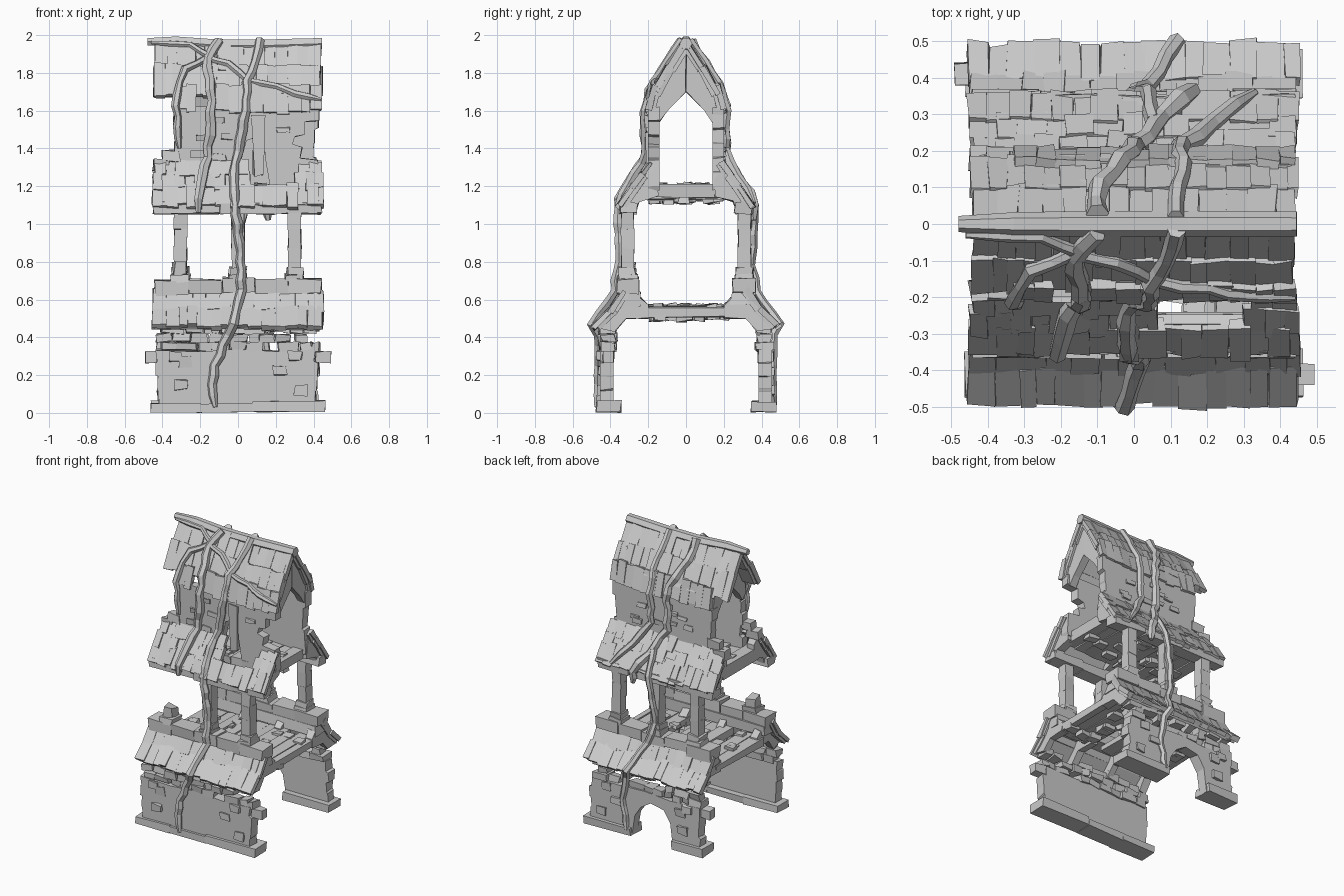
import bpy, bmesh, random
from mathutils import Matrix, Vector

if "Cube" in bpy.data.objects:
    bpy.data.objects.remove(bpy.data.objects["Cube"])

random.seed(7)
R = random.uniform


def finish(bm, name):
    bmesh.ops.recalc_face_normals(bm, faces=bm.faces)
    me = bpy.data.meshes.new(name)
    bm.to_mesh(me)
    bm.free()
    ob = bpy.data.objects.new(name, me)
    bpy.context.collection.objects.link(ob)
    return ob


def box(bm, x, y, z, j=0.008, M=None):
    """Rough block spanning (lo, hi) on each axis, optionally in frame M."""
    for v in bmesh.ops.create_cube(bm, size=1)['verts']:
        p = Vector([(a[1] if c > 0 else a[0]) + R(-j, j) for a, c in zip((x, y, z), v.co)])
        v.co = M @ p if M else p


def prism(bm, pts, axis, lo, hi, j=0.006):
    """Outline extruded along x (points are y,z) or along y (points are x,z)."""
    rings = []
    for d in (lo, hi):
        rings.append([bm.verts.new((d + R(-j, j), a + R(-j, j), b + R(-j, j)) if axis == 'x'
                                   else (a + R(-j, j), d, b + R(-j, j))) for a, b in pts])
    n = len(pts)
    bm.faces.new(rings[0])
    bm.faces.new(rings[1])
    for i in range(n):
        k = (i + 1) % n
        bm.faces.new((rings[0][i], rings[0][k], rings[1][k], rings[1][i]))


def shingles(bm, s, eave, top, x0, x1, gap=None, w=0.065):
    """One overlapping row of tiles on a backing sheet, between two (y,z) points."""
    a, b = Vector((0, s * eave[0], eave[1])), Vector((0, s * top[0], top[1]))
    u = (b - a).normalized()
    n = Vector((0, s * u.z, abs(u.y)))
    M = Matrix.Translation(a - n * .017) @ Matrix((Vector((1, 0, 0)), u, n)).transposed().to_4x4()
    L = (b - a).length
    spans = [(x0, gap[0]), (gap[1], x1)] if gap else [(x0, x1)]
    for p, q in spans:
        box(bm, (p + .01, q - .01), (.015, L), (-.04, -.01), .003, M)
        x = p
        while x < q - .02:
            e = min(x + w * R(.7, 1.25), q)
            lift = R(0, .01)
            box(bm, (x, e + .002), (R(-.012, .012), L + R(-.005, .012)),
                (-.022, lift + .002), .005, M)
            x = e


def ragged(x, z0, z1, n, d):
    """Broken vertical wall end made of stepped stones."""
    out = []
    for i in range(n):
        o = x + R(-d, d)
        out += [(o, z0 + (z1 - z0) * i / n + .003), (o, z0 + (z1 - z0) * (i + 1) / n - .003)]
    return out


def arch(xa, xb, z0, z1):
    m, w = (xa + xb) / 2, xb - xa
    return [(xa, z0), (xa + .02, z0 + .6 * (z1 - z0)), (m - w * .25, z1 - .02), (m + .02, z1),
            (m + w * .3, z1 - .05), (xb - .02, z0 + .55 * (z1 - z0)), (xb, z0)]


SIDES = ((-1, 'front'), (1, 'back'))

# Ground storey: footings, walls, loose stones
for s, side in SIDES:
    Y = lambda a, b: tuple(sorted((s * a, s * b)))
    bm = bmesh.new()
    cuts = [-.46, -.2, .08, .46] if s < 0 else [-.46, -.22, .1, .46]
    for i in range(3):
        if s > 0 and i == 1:
            continue
        box(bm, (cuts[i], cuts[i + 1]), Y(.345, .475), (.005, .055 + R(-.008, .01)), .005)
    finish(bm, side + '_footing')

    bm = bmesh.new()
    bottom = [(-.42, .03)] + (arch(-.22, .1, .01, .27) if s > 0 else []) + [(.42, .03)]
    prism(bm, bottom + ragged(.42, .05, .34, 4, .015) + [(.2, .33), (.0, .34), (-.2, .32)]
          + ragged(-.42, .05, .34, 4, .015)[::-1], 'y', s * .385, s * .455)
    finish(bm, side + '_ground_wall')

    bm = bmesh.new()
    for row in range(3):
        x = -.43 + R(0, .03)
        while x < .4:
            w = R(.05, .12)
            if random.random() < .78:
                z = .33 + row * .046
                box(bm, (x, min(x + w, .43)), Y(.385 - R(0, .02), .44 + R(0, .022)), (z, z + .042))
            x += w + .006
    for x, z in ((.22, .22), (-.3, .15), (.33, .12), (-.28, .27), (.3, .3), (-.33, .3)):
        box(bm, (x - .035, x + .035), Y(.44, .468), (z - .025, z + .025))
    e = -s * .45
    box(bm, (e - .04, e + .04), Y(.38, .44), (.265, .325), .004)
    finish(bm, side + '_wall_stones')

    # Lower skirt roof with brackets and parapet
    bm = bmesh.new()
    shingles(bm, s, (.505, .472), (.405, .57), -.455, .45)
    shingles(bm, s, (.42, .55), (.345, .665), -.45, .45)
    finish(bm, side + '_lower_roof')
    bm = bmesh.new()
    for x in (-.41, -.14, .14, .38):
        prism(bm, [(s * y, z) for y, z in ((.46, .45), (.455, .485), (.34, .60), (.24, .61), (.2, .57),
                                           (.2, .5), (.32, .5), (.38, .43))], 'x', x, x + .05)
    finish(bm, side + '_lower_brackets')
    bm = bmesh.new()
    box(bm, (-.43, .43), Y(.24, .345), (.57, .64))
    for i in range(5):
        x = -.44 + i * .177
        box(bm, (x, x + .175), Y(.25, .365), (.63 + R(-.01, .01), .705 + R(-.012, .015)), .006)
    finish(bm, side + '_parapet')

    # Posts with flared bases (front left one is a stub)
    bm = bmesh.new()
    for x in (-.305, 0, .3):
        stub = s < 0 and x < 0
        box(bm, (x - .05, x + .05), Y(.26, .36), (.69, .735))
        if stub:
            box(bm, (x - .035, x + .035), Y(.275, .345), (.73, .79), .012)
            continue
        box(bm, (x - .042, x + .042), Y(.268, .352), (.73, .77))
        zs = [.76, .87, .97, 1.08]
        for a, b in zip(zs, zs[1:]):
            box(bm, (x - .034, x + .034), Y(.276, .343), (a, b + .004), .004)
    finish(bm, side + '_posts')

    # Middle storey: eave beam, brackets, skirt roof
    bm = bmesh.new()
    for a, b in ((-.45, -.1), (-.1, .2), (.2, .44)):
        box(bm, (a, b), Y(.26, .35), (1.055, 1.115))
    for x in (-.42, -.03, .37):
        prism(bm, [(s * y, z) for y, z in ((.34, 1.06), (.345, 1.12), (.2, 1.3), (.15, 1.24),
                                           (.15, 1.15), (.25, 1.12), (.27, 1.06))], 'x', x, x + .055)
    finish(bm, side + '_middle_frame')
    bm = bmesh.new()
    shingles(bm, s, (.372, 1.105), (.295, 1.215), -.455, .45)
    shingles(bm, s, (.308, 1.195), (.25, 1.275), -.45, .45, (.06, .3) if s < 0 else None)
    shingles(bm, s, (.26, 1.26), (.205, 1.34), -.44, .44, (.05, .32) if s < 0 else None)
    finish(bm, side + '_middle_roof')

    # Upper wall with broken ends and front opening
    bm = bmesh.new()
    hole = arch(.0, .17, 1.18, 1.46) if s < 0 else []
    notch = [(.43, 1.2), (.42, 1.34), (.33, 1.35), (.34, 1.41), (.29, 1.42), (.3, 1.46), (.35, 1.47),
             (.35, 1.54), (.43, 1.55)] if s < 0 else ragged(.41, 1.2, 1.58, 5, .02)
    prism(bm, [(-.33, 1.18)] + hole + [(.42, 1.18)] + notch + [(.43, 1.62), (-.32, 1.62)]
          + ragged(-.33, 1.2, 1.6, 5, .012)[::-1], 'y', s * .14, s * .2, .004)
    for i in range(9):
        x, z = R(-.28, .25), R(1.34, 1.55)
        if s > 0 or not -.05 < x < .2:
            box(bm, (x, x + .07), Y(.19, .21), (z, z + .03), .006)
    for i in range(2):
        box(bm, (-.45 + .05 * i, -.36 + .05 * i), Y(.15, .21), (1.28 + .05 * i, 1.34 + .05 * i))
    finish(bm, side + '_upper_wall')

    # Steep top roof
    bm = bmesh.new()
    shingles(bm, s, (.222, 1.6), (.187, 1.74), -.33, .44, (-.22, -.12) if s < 0 else None, .06)
    shingles(bm, s, (.196, 1.685), (.11, 1.845), -.445, .445, w=.055)
    shingles(bm, s, (.118, 1.82), (.028, 1.965), -.44, .44, w=.06)
    finish(bm, side + '_top_roof')

# Top roof trusses
bm = bmesh.new()
for x in (-.34, .02, .36):
    for s in (-1, 1):
        prism(bm, [(s * y, z) for y, z in ((0, 1.94), (.022, 1.92), (.165, 1.68), (.185, 1.58), (.14, 1.54),
                                           (.1, 1.6), (0, 1.7))], 'x', x, x + .055, .003)
finish(bm, 'roof_trusses')

# Broken stone window bar in front opening
bm = bmesh.new()
box(bm, (.08, .135), (-.21, -.165), (1.26, 1.57), .012)
finish(bm, 'window_bar')

# Plank floors, some boards broken short
for name, z0, z1, w, broken in (('lower_floor', .505, .565, .26, .3), ('middle_floor', 1.125, 1.205, .2, .1)):
    bm = bmesh.new()
    x = -.42
    while x < .4:
        e = x + R(.06, .1)
        a, b = -w, w
        if random.random() < broken and -.3 < x < .3:
            a, b = (R(-.1, .1), w) if random.random() < .4 else (-w, R(-.05, .15))
        box(bm, (x, min(e - .002, .43)), (a, b), (z0 + R(0, .015), z1 + R(-.01, .006)), .006)
        x = e
    for i in range(14):
        cx, cy = R(-.38, .36), R(-w, w) * .9
        box(bm, (cx, cx + .06), (cy - .025, cy + .025), (z1 - .01, z1 + R(.005, .015)))
        box(bm, (cx, cx + .08), (-cy - .03, -cy + .03), (z0 - R(.008, .02), z0 + .02))
    finish(bm, name)


# Tubes: ridge log and climbing vines
def tube(name, pts):
    cu = bpy.data.curves.new(name, 'CURVE')
    cu.dimensions = '3D'
    cu.bevel_depth = 1
    cu.bevel_resolution = 1
    cu.use_fill_caps = True
    sp = cu.splines.new('POLY')
    sp.use_smooth = False
    sp.points.add(len(pts) - 1)
    for p, (co, r) in zip(sp.points, pts):
        p.co = (*co, 1)
        p.radius = r
    ob = bpy.data.objects.new(name, cu)
    bpy.context.collection.objects.link(ob)
    bpy.ops.object.select_all(action='DESELECT')
    ob.select_set(True)
    bpy.context.view_layer.objects.active = ob
    bpy.ops.object.convert(target='MESH')


tube('ridge_log', [((x, 0, z), r) for x, z, r in ((-.48, 1.965, .022), (-.33, 1.965, .032), (-.1, 1.945, .036),
                                                  (.15, 1.945, .036), (.3, 1.95, .036), (.445, 1.955, .034))])

SKIN = [(2.0, .0), (1.96, .03), (1.72, .185), (1.6, .218), (1.56, .21), (1.36, .21), (1.12, .36), (1.05, .36),
        (.78, .35), (.7, .375), (.65, .365), (.47, .497), (.42, .46), (.08, .462), (.0, .48)]


def skin(z):
    for (za, ya), (zb, yb) in zip(SKIN, SKIN[1:]):
        if za >= z >= zb:
            return ya + (yb - ya) * (za - z) / (za - zb)
    return 0


def vine(name, s, r, *pts):
    out = []
    for (x, z), (x2, z2) in zip(pts, pts[1:]):
        k = max(2, int(abs(z2 - z) / .05))
        for i in range(k):
            t = i / k
            zz = z + (z2 - z) * t
            out.append(((x + (x2 - x) * t + R(-.007, .007), s * (skin(zz) + R(-.004, .006)), zz), r * R(.85, 1.15)))
    out.append(((pts[-1][0], s * skin(pts[-1][1]), pts[-1][1]), r * .5))
    tube(name, out)


vine('front_vine_left', -1, .028, (-.1, 1.97), (-.16, 1.87), (-.14, 1.65), (-.16, 1.35), (-.2, 1.2), (-.21, 1.06))
vine('front_vine_main', -1, .025, (.12, 1.975), (.09, 1.86), (.05, 1.75), (.03, 1.5), (-.02, 1.32), (-.02, 1.1),
     (.01, .9), (.02, .65), (-.03, .47), (-.12, .25), (-.14, .15), (-.12, .03))
vine('front_vine_corner', -1, .02, (-.16, 1.88), (-.28, 1.82), (-.33, 1.68), (-.31, 1.4))
vine('front_vine_cross', -1, .018, (-.16, 1.88), (-.05, 1.85), (.05, 1.76), (.2, 1.73), (.3, 1.69), (.44, 1.66))
vine('front_vine_ridge', -1, .018, (-.14, 1.88), (-.25, 1.95), (-.46, 1.96))
vine('back_vine_left', 1, .028, (-.1, 1.97), (-.1, 1.85), (0, 1.68), (0, 1.38), (.08, 1.22), (.16, 1.1), (.16, 1.02))
vine('back_vine_right', 1, .024, (.11, 1.975), (.13, 1.75), (.12, 1.4), (.22, 1.25), (.33, 1.11))
vine('back_vine_low', 1, .022, (.06, 1.25), (.02, 1.0), (-.01, .78), (.03, .64), (.12, .47), (.17, .25), (.13, .04))
